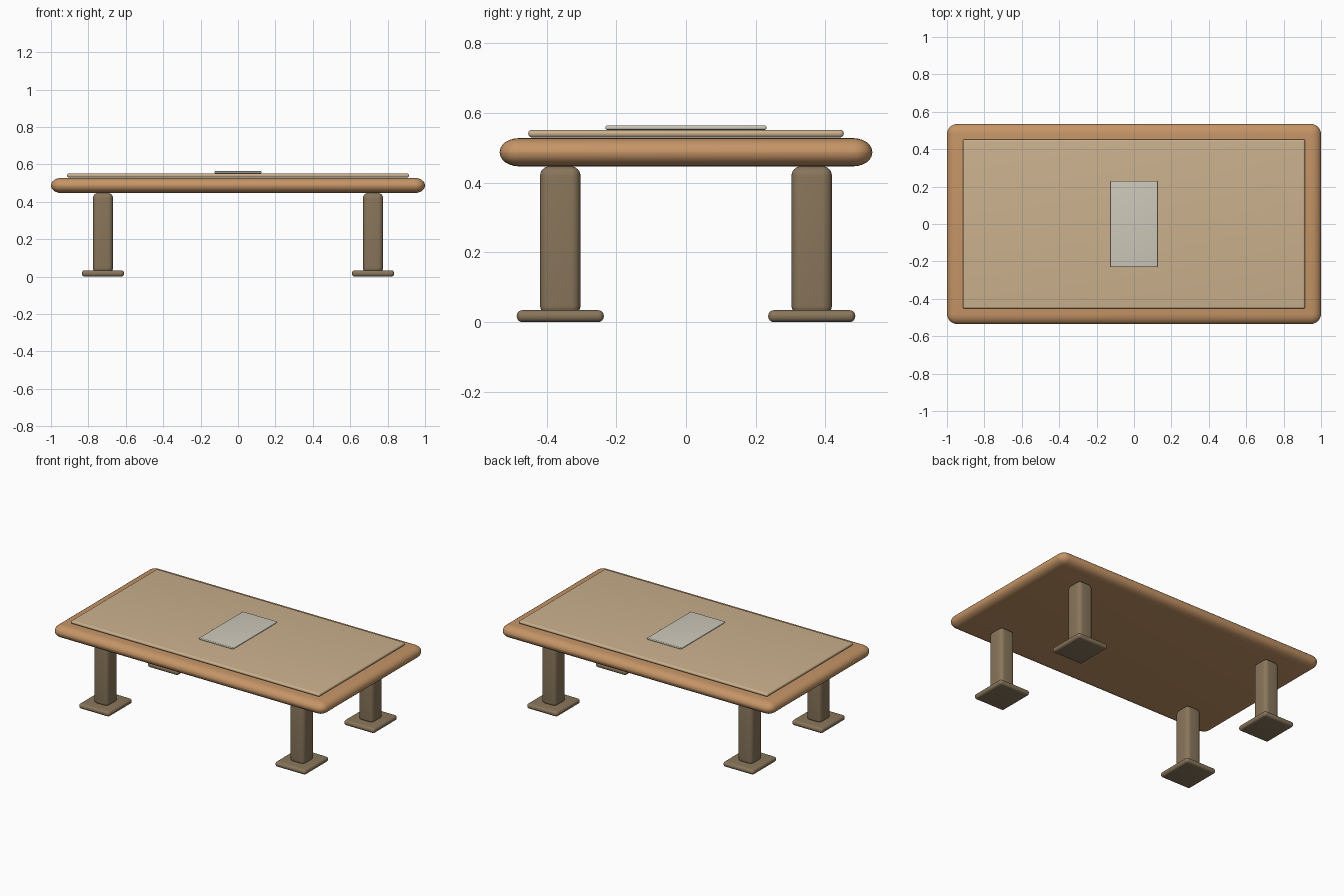
import bpy
import math

if "Cube" in bpy.data.objects:
    bpy.data.objects.remove(bpy.data.objects["Cube"])


def material(name, rgb):
    m = bpy.data.materials.new(name)
    m.diffuse_color = (*rgb, 1)
    m.use_nodes = True
    m.node_tree.nodes["Principled BSDF"].inputs["Base Color"].default_value = m.diffuse_color
    return m


WOOD = material("warm wood", (0.56, 0.30, 0.135))
INLAY = material("pale wood", (0.60, 0.44, 0.27))
CLOTH = material("grey cloth", (0.61, 0.58, 0.49))
LEG = material("dark olive wood", (0.25, 0.18, 0.105))


def rounded_box(name, mat, centre, half, z0, z1, radius, z_radius=None):
    """Box with rounded edges; z_radius squashes the rounding vertically."""
    squash = (z_radius or radius) / radius
    height = (z1 - z0) / squash
    bpy.ops.mesh.primitive_cube_add(size=2, location=(*centre, (z0 + z1) / 2))
    ob = bpy.context.object
    ob.name = name
    ob.scale = (half[0], half[1], height / 2)
    bpy.ops.object.transform_apply(location=False, rotation=False, scale=True)
    bev = ob.modifiers.new("round edges", 'BEVEL')
    bev.width = min(radius, height * 0.497)
    bev.segments = 6
    bev.limit_method = 'NONE'
    bpy.ops.object.modifier_apply(modifier=bev.name)
    ob.scale.z = squash
    bpy.ops.object.transform_apply(location=False, rotation=False, scale=True)
    ob.data.materials.append(mat)
    bpy.ops.object.shade_smooth_by_angle(angle=math.radians(35))
    return ob


# Top, inlaid panel and centre runner
rounded_box("table_top", WOOD, (0, 0), (1.0, 0.535), 0.447, 0.528, 0.055, 0.04)
rounded_box("top_panel", INLAY, (0, 0), (0.915, 0.453), 0.53, 0.552, 0.011)
rounded_box("centre_runner", CLOTH, (0, 0), (0.126, 0.231), 0.552, 0.564, 0.005)

# Four legs on square foot plates
for x_name, sx in (("left", -1), ("right", 1)):
    for y_name, sy in (("front", -1), ("back", 1)):
        pos = (0.722 * sx, 0.361 * sy)
        tag = f"{y_name}_{x_name}"
        rounded_box(f"{tag}_leg", LEG, pos, (0.054, 0.058), 0.02, 0.447, 0.027)
        rounded_box(f"{tag}_foot", LEG, pos, (0.113, 0.125), 0.0, 0.034, 0.016)
